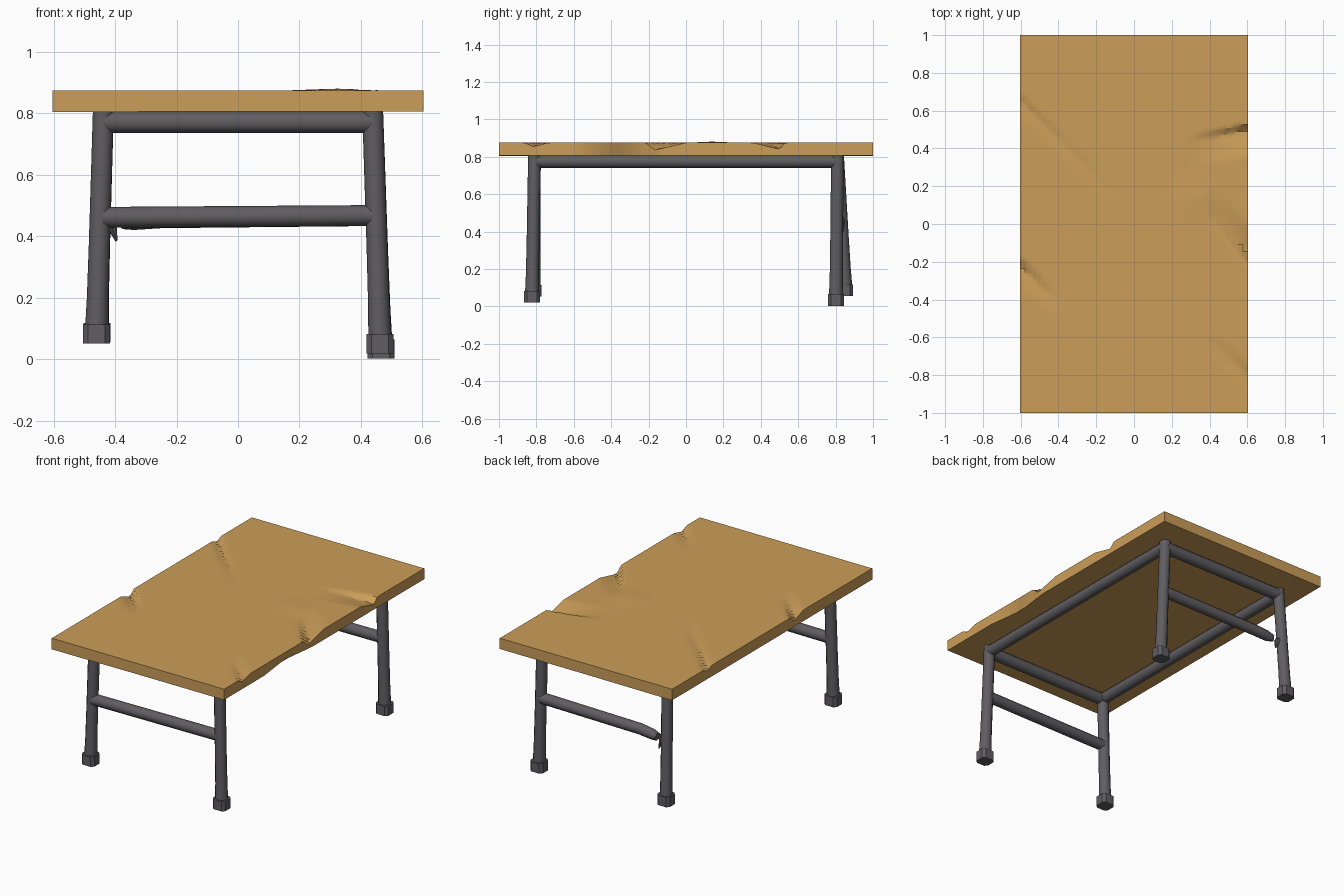
import bpy, bmesh, math, random
from mathutils import Vector

random.seed(4)
if "Cube" in bpy.data.objects:
    bpy.data.objects.remove(bpy.data.objects["Cube"], do_unlink=True)


def material(name, color):
    m = bpy.data.materials.new(name)
    m.use_nodes = True
    m.diffuse_color = color
    m.node_tree.nodes["Principled BSDF"].inputs["Base Color"].default_value = color
    return m


wood = material("warm wood", (0.60, 0.34, 0.10, 1))
metal = material("dark grey metal", (0.115, 0.11, 0.12, 1))


def finish(name, bm, mat, angle=35):
    bmesh.ops.recalc_face_normals(bm, faces=bm.faces)
    mesh = bpy.data.meshes.new(name)
    bm.to_mesh(mesh)
    bm.free()
    mesh.materials.append(mat)
    ob = bpy.data.objects.new(name, mesh)
    bpy.context.collection.objects.link(ob)
    bpy.ops.object.select_all(action='DESELECT')
    ob.select_set(True)
    bpy.context.view_layer.objects.active = ob
    bpy.ops.object.shade_smooth_by_angle(angle=math.radians(angle))
    return ob


def tube(name, path, radii, jagged=0.0, sides=12):
    """Round bar through the path points; jagged splinters its last ring."""
    path = [Vector(p) for p in path]
    axis = (path[-1] - path[0]).normalized()
    side = axis.cross(Vector((0, 0, 1)) if abs(axis.z) < 0.7 else Vector((1, 0, 0))).normalized()
    up = axis.cross(side)
    bm = bmesh.new()
    rings = []
    for i, (p, r) in enumerate(zip(path, radii)):
        ring = []
        for k in range(sides):
            a = 2 * math.pi * k / sides
            co = p + r * (math.cos(a) * side + math.sin(a) * up)
            if i == len(path) - 1 and jagged:
                co += axis * random.uniform(-jagged, jagged)
            ring.append(bm.verts.new(co))
        rings.append(ring)
    for a, b in zip(rings, rings[1:]):
        for k in range(sides):
            n = (k + 1) % sides
            bm.faces.new((a[k], a[n], b[n], b[k]))
    bm.faces.new(rings[0])
    bm.faces.new(rings[-1])
    return finish(name, bm, metal)


# Tabletop: solid slab with wedge-shaped dents running in from the long edges
HALF_X, HALF_Y, TOP, UNDER = 0.603, 1.0, 0.875, 0.807
# edge side, y at edge, slant, reach, depth, width toward -y, width toward +y
DENTS = [
    (1, 0.50, -0.2, 0.32, 0.035, 0.14, 0.03),
    (1, -0.17, 1.2, 0.22, 0.040, 0.04, 0.17),
    (1, -0.82, 1.0, 0.22, 0.022, 0.04, 0.08),
    (-1, 0.65, -1.0, 0.52, 0.020, 0.05, 0.04),
    (-1, -0.22, -1.0, 0.20, 0.035, 0.09, 0.04),
]


def dent(x, y):
    z = 0.0
    for side, y0, slant, reach, depth, low, high in DENTS:
        u = HALF_X - side * x
        v = y - y0 - slant * u
        w = 1 - (v / high if v > 0 else -v / low)
        if u < reach and w > 0:
            z -= depth * (1 - u / reach) * w
    # slight swelling beside the middle dent
    bump = 1 - math.hypot((x - 0.32) / 0.16, (y - 0.14) / 0.14)
    return z + 0.006 * max(0, bump)


bm = bmesh.new()
bmesh.ops.create_grid(bm, x_segments=48, y_segments=110, size=1)
for v in bm.verts:
    v.co = (v.co.x * HALF_X, v.co.y * HALF_Y, TOP)
under = bmesh.ops.extrude_face_region(bm, geom=bm.faces[:])["geom"]
lower = {g for g in under if isinstance(g, bmesh.types.BMVert)}
for v in bm.verts:
    if v in lower:
        v.co.z = UNDER - 0.004 * max(0, -v.co.x)
        if v.co.x > HALF_X - 0.001:  # chipped lower edge
            v.co.x -= 0.03 * max(0, 1 - abs(v.co.y + 0.36) / 0.24)
    else:
        v.co.z += dent(v.co.x, v.co.y)
finish("tabletop", bm, wood, 30)

# Legs with boxy feet: side, end, foot x, foot y, foot underside height
LEGS = [
    ("front_right", -1, -1, -0.460, -0.815, 0.052),
    ("front_left", 1, -1, 0.462, -0.823, 0.020),
    ("back_right", -1, 1, -0.458, 0.852, 0.056),
    ("back_left", 1, 1, 0.465, 0.802, 0.003),
]
for name, sx, sy, fx, fy, fz in LEGS:
    head = Vector((sx * 0.438, sy * 0.81, 0.812))
    foot = Vector((fx, fy, fz + 0.04))
    steps = [0, 0.3, 0.6, 0.85, 1]
    tube(name + "_leg", [head.lerp(foot, t) for t in steps],
         [0.034, 0.034, 0.034, 0.035, 0.038])
    bm = bmesh.new()
    bmesh.ops.create_cube(bm, size=1)
    for v in bm.verts:
        v.co = (fx + v.co.x * 0.088, fy + v.co.y * 0.084, fz + (v.co.z + 0.5) * 0.062)
    uprights = [e for e in bm.edges
                if abs(e.verts[0].co.z - e.verts[1].co.z) > 0.03]
    bmesh.ops.bevel(bm, geom=uprights, offset=0.016, segments=1, affect='EDGES')
    finish(name + "_foot", bm, metal, 25)

# Rails under the top
for end, y in (("front", -0.81), ("back", 0.81)):
    tube(end + "_top_rail", [(-0.44, y, 0.772), (0.44, y, 0.772)], [0.036] * 2)
for side, x in (("right", -0.438), ("left", 0.438)):
    tube(side + "_top_rail", [(x, -0.81, 0.775), (x, 0.81, 0.775)], [0.035] * 2)

# Lower stretchers: the front one is whole, the back one has snapped at its end
tube("front_stretcher", [(-0.44, -0.815, 0.462), (0.44, -0.815, 0.468)], [0.034] * 2)
tube("back_stretcher",
     [(0.44, 0.81, 0.468), (-0.25, 0.815, 0.460), (-0.34, 0.82, 0.452), (-0.385, 0.825, 0.445)],
     [0.034, 0.033, 0.031, 0.022], jagged=0.022)
tube("broken_splinter", [(-0.445, 0.825, 0.455), (-0.41, 0.83, 0.435), (-0.395, 0.835, 0.385)],
     [0.026, 0.018, 0.004], sides=7)
